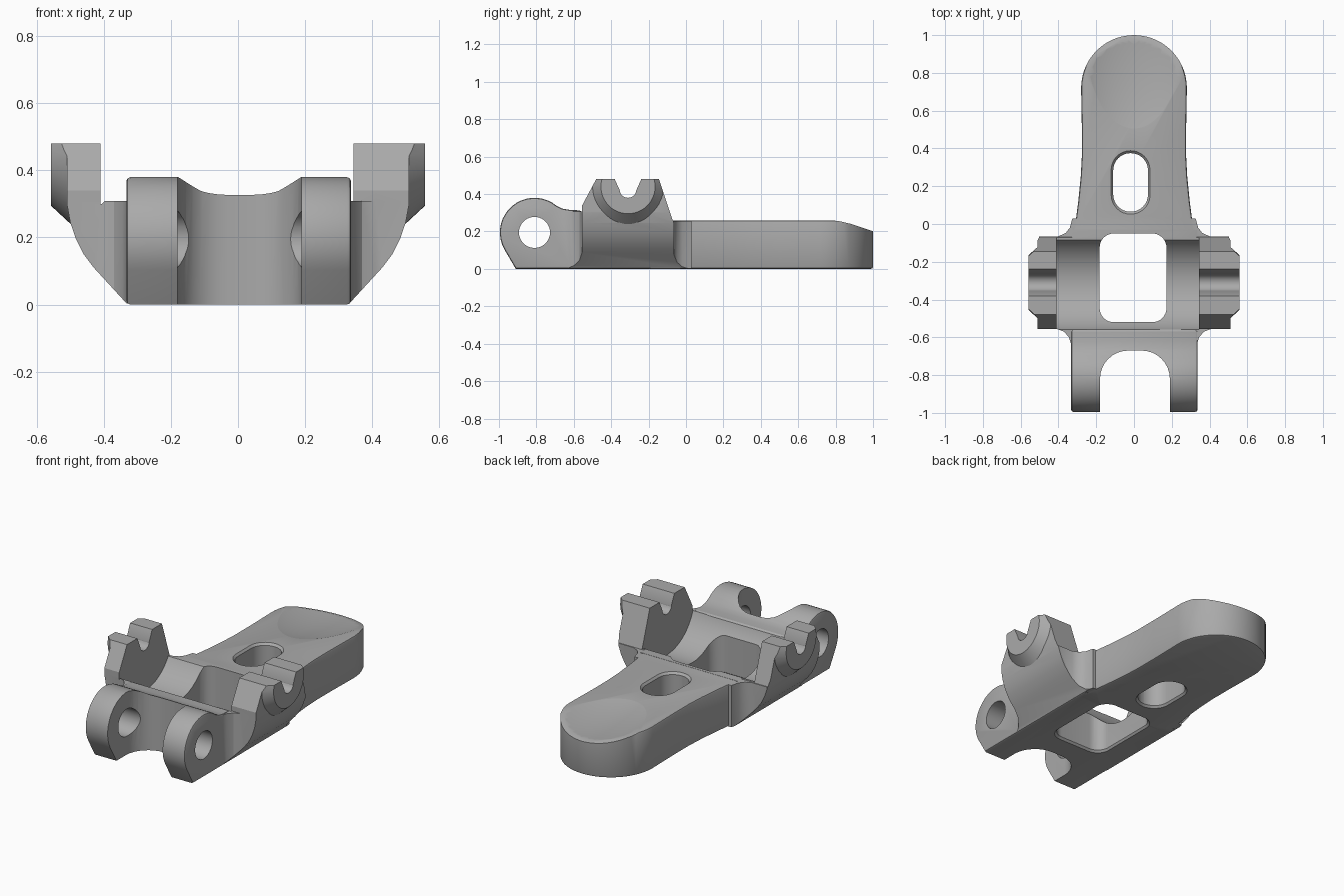
import bpy, bmesh
from math import sin, cos, radians
from mathutils import Vector, Matrix

cube = bpy.data.objects.get("Cube")
if cube:
    bpy.data.objects.remove(cube, do_unlink=True)

grey = bpy.data.materials.new("plain_grey")
grey.use_nodes = True
colour = (0.4, 0.4, 0.4, 1)
grey.diffuse_color = colour
grey.node_tree.nodes["Principled BSDF"].inputs["Base Color"].default_value = colour


def finish(name, bm):
    bmesh.ops.recalc_face_normals(bm, faces=bm.faces)
    mesh = bpy.data.meshes.new(name)
    bm.to_mesh(mesh)
    bm.free()
    mesh.materials.append(grey)
    obj = bpy.data.objects.new(name, mesh)
    bpy.context.scene.collection.objects.link(obj)
    return obj


def prism(name, pts, axis, a, b, bevel=0, grow=0):
    """Extrude a 2D outline along an axis; grow widens the far end."""
    bm = bmesh.new()
    mid = [sum(p[i] for p in pts) / len(pts) for i in (0, 1)]

    def ring(t, extra):
        out = []
        for p in pts:
            d = Vector((p[0] - mid[0], p[1] - mid[1]))
            d += d.normalized() * extra
            u, v = mid[0] + d.x, mid[1] + d.y
            co = {"x": (t, u, v), "y": (u, t, v), "z": (u, v, t)}[axis]
            out.append(bm.verts.new(co))
        return out

    near, far = ring(a, 0), ring(b, grow)
    caps = [bm.faces.new(near), bm.faces.new(far)]
    for i in range(len(pts)):
        j = (i + 1) % len(pts)
        bm.faces.new((near[i], near[j], far[j], far[i]))
    bmesh.ops.recalc_face_normals(bm, faces=bm.faces)
    if bevel:
        edges = list({e for f in caps for e in f.edges})
        bmesh.ops.bevel(bm, geom=edges, offset=bevel, segments=2,
                        profile=0.5, affect="EDGES", clamp_overlap=True)
    return finish(name, bm)


def arc(cx, cy, r, start, end, n):
    angles = [radians(start + (end - start) * i / n) for i in range(n + 1)]
    return [(cx + r * cos(t), cy + r * sin(t)) for t in angles]


def rounded(x0, x1, y0, y1, r):
    corners = ((x1 - r, y1 - r, 0), (x0 + r, y1 - r, 90),
               (x0 + r, y0 + r, 180), (x1 - r, y0 + r, 270))
    return [p for x, y, t in corners for p in arc(x, y, r, t, t + 90, 8)]


def combine(target, other, op):
    mod = target.modifiers.new(op, "BOOLEAN")
    mod.operation, mod.solver, mod.object = op, "EXACT", other
    graph = bpy.context.evaluated_depsgraph_get()
    mesh = bpy.data.meshes.new_from_object(target.evaluated_get(graph))
    target.modifiers.clear()
    target.data = mesh
    bpy.data.objects.remove(other, do_unlink=True)


def cut(target, other):
    combine(target, other, "DIFFERENCE")


# Forked front: side profile with round arm ends, then the bridge
profile = [(-0.91, 0)] + arc(-0.81, 0.195, 0.185, 210, 50, 18)
profile += [(-0.66, 0.322), (-0.62, 0.315), (-0.57, 0.313), (-0.55, 0.3),
            (-0.5, 0.26), (-0.03, 0.26), (-0.03, 0)]
body = prism("bracket_body", profile, "x", -0.333, 0.337, bevel=0.012)
cut(body, prism("fork_gap", rounded(-0.18, 0.19, -1.4, -0.67, 0.15), "z", -0.1, 0.6))

# Long tail plate with a round end
flank = [(0.276, 0.5), (0.276, 0.36), (0.282, 0.25), (0.295, 0.12),
         (0.308, 0.02), (0.325, -0.04), (0.328, -0.1)]
plan = arc(0, 0.72, 0.28, 180, 0, 28) + flank + [(-x, y) for x, y in reversed(flank)]
tail = prism("tail_plate", plan, "z", 0, 0.259, bevel=0.012)
cut(tail, prism("tip_slope", [(0.76, 0.262), (0.82, 0.255), (0.88, 0.241),
                              (1.05, 0.185), (1.05, 0.5), (0.76, 0.5)], "x", -1, 1))

# Thumb scoop pressed into the tail
bm = bmesh.new()
bmesh.ops.create_uvsphere(bm, u_segments=64, v_segments=48, radius=1)
bmesh.ops.transform(bm, verts=bm.verts, matrix=Matrix.Translation((0, 0.95, 0.5))
                    @ Matrix.Diagonal((0.45, 0.8, 0.29, 1)))
cut(tail, finish("thumb_scoop", bm))
combine(body, tail, "UNION")

# Side cheeks: flared section, limited by plan and side outlines
section = [(0.25, 0.003), (0.332, 0.003), (0.43, 0.11), (0.46, 0.15), (0.483, 0.195),
           (0.5, 0.245), (0.51, 0.3), (0.51, 0.55), (0.25, 0.55)]
cheek_plan = [(0.25, -0.64), (0.331, -0.64), (0.345, -0.6), (0.37, -0.57),
              (0.41, -0.555), (0.52, -0.555), (0.558, -0.49), (0.558, -0.13),
              (0.5, -0.065), (0.4, -0.065), (0.362, -0.048), (0.34, -0.02),
              (0.326, 0.03), (0.25, 0.03)]
cheek_side = [(-0.7, -0.1), (-0.7, 0.308), (-0.555, 0.308), (-0.555, 0.34),
              (-0.48, 0.48), (-0.145, 0.48), (-0.07, 0.257), (0.1, 0.257), (0.1, -0.1)]
for side in (-1, 1):
    def flip(pts):
        return [(side * x, y) for x, y in pts]
    cheek = prism("cheek", flip(section), "y", -0.75, 0.15)
    # Tapered boss on the outer face
    bm = bmesh.new()
    bmesh.ops.create_cone(bm, cap_ends=True, segments=48, radius1=0.21,
                          radius2=0.145, depth=0.07)
    bmesh.ops.transform(bm, verts=bm.verts,
                        matrix=Matrix.Translation((side * 0.523, -0.31, 0.44))
                        @ Matrix.Rotation(radians(90 * side), 4, "Y"))
    combine(cheek, finish("boss", bm), "UNION")
    combine(cheek, prism("plan_limit", flip(cheek_plan), "z", -0.2, 0.7), "INTERSECT")
    combine(cheek, prism("side_limit", cheek_side, "x", -0.8, 0.8), "INTERSECT")
    combine(body, cheek, "UNION")

# Round trough between the cheeks and the cradle notches
trough = [(-0.56, 0.7)] + arc(-0.31, 0.4, 0.266, 199.8, 328, 32)
trough += [(-0.04, 0.262), (-0.04, 0.7)]
cut(body, prism("trough", trough, "x", -0.41, 0.345))
notch = [(-0.39, 0.5), (-0.352, 0.415)] + arc(-0.31, 0.425, 0.045, 200, 340, 12)
notch += [(-0.268, 0.415), (-0.23, 0.5)]
cut(body, prism("cradle_notch", notch, "x", -0.8, 0.8))

# Pivot holes, window and slot, with softened rims
cut(body, prism("pivot_hole", arc(-0.81, 0.195, 0.083, 0, 350, 35), "x", -0.6, 0.6))
window = rounded(-0.182, 0.172, -0.52, -0.05, 0.075)
slot = rounded(-0.11, 0.074, 0.065, 0.375, 0.091)
for name, shape in (("window", window), ("slot", slot)):
    cut(body, prism(name, shape, "z", -0.1, 0.6))
    cut(body, prism(name + "_lower_rim", shape, "z", 0.012, -0.004, grow=0.016))
cut(body, prism("slot_upper_rim", slot, "z", 0.246, 0.264, grow=0.018))

bpy.ops.object.select_all(action="DESELECT")
body.select_set(True)
bpy.context.view_layer.objects.active = body
bpy.ops.object.shade_smooth_by_angle(angle=radians(28))
